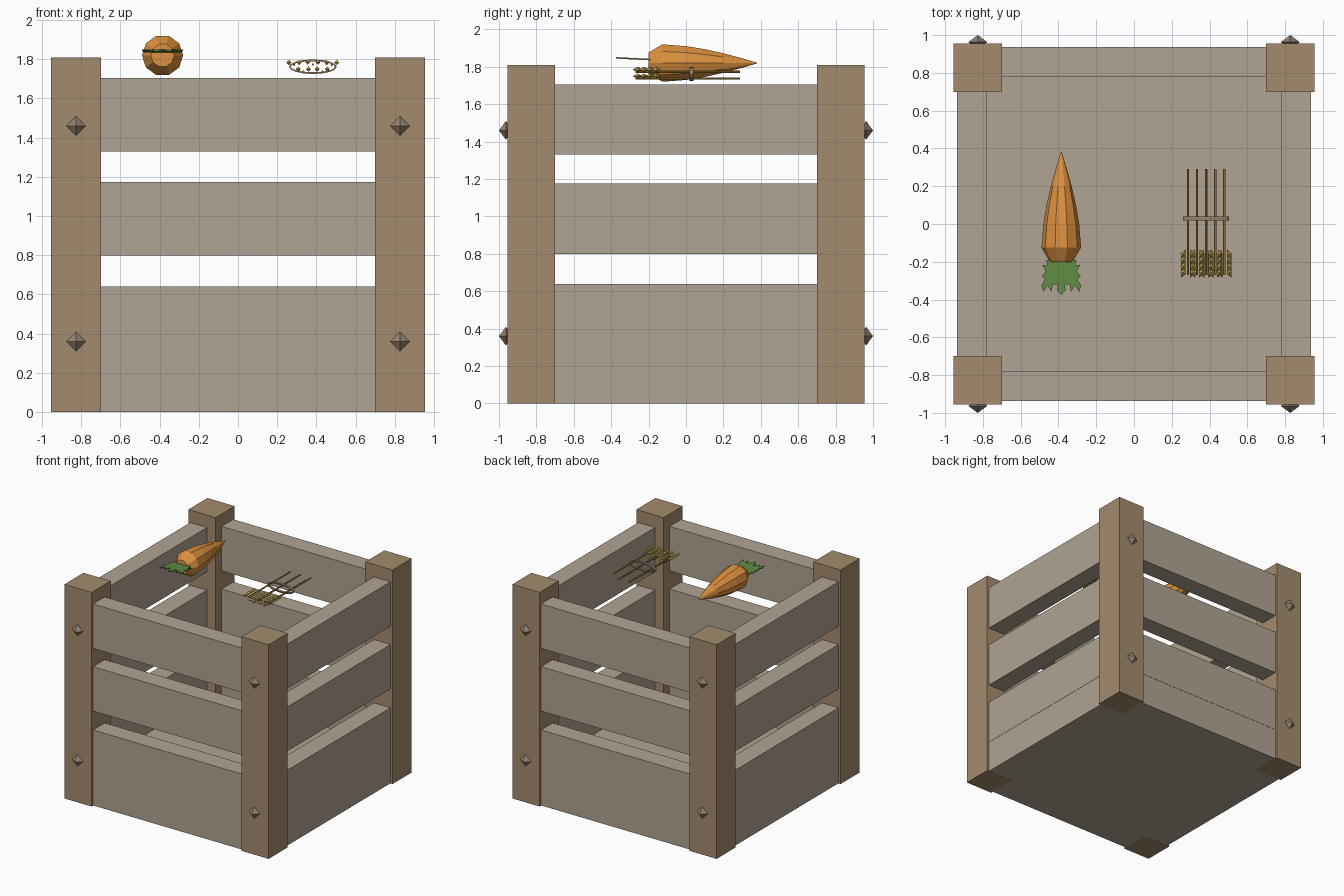
import bpy, bmesh, math
from mathutils import Matrix, Vector

if "Cube" in bpy.data.objects:
    bpy.data.objects.remove(bpy.data.objects["Cube"])


def material(name, rgb):
    m = bpy.data.materials.new(name)
    lin = [((c / 255 + 0.055) / 1.055) ** 2.4 for c in rgb]
    m.diffuse_color = (*lin, 1)
    m.use_nodes = True
    m.node_tree.nodes["Principled BSDF"].inputs["Base Color"].default_value = m.diffuse_color
    return m


SLAT = material("grey wood", (176, 164, 147))
POST = material("brown wood", (164, 139, 109))
STUD = material("stud brown", (150, 130, 113))
ORANGE = material("carrot orange", (222, 145, 62))
GREEN = material("leaf green", (94, 138, 66))
STRAW = material("straw gold", (178, 140, 58))
GRAIN = material("grain yellow", (204, 172, 80))
TIE = material("tie brown", (150, 128, 105))


def finish(name, bm, mat):
    bmesh.ops.recalc_face_normals(bm, faces=bm.faces)
    me = bpy.data.meshes.new(name)
    bm.to_mesh(me)
    bm.free()
    me.materials.append(mat)
    ob = bpy.data.objects.new(name, me)
    bpy.context.collection.objects.link(ob)
    return ob


def box(name, lo, hi, mat):
    bm = bmesh.new()
    lo, hi = Vector(lo), Vector(hi)
    size = hi - lo
    bmesh.ops.create_cube(bm, size=1, matrix=Matrix.Translation((lo + hi) / 2) @ Matrix.Diagonal((*size, 1)))
    return finish(name, bm, mat)


def octa(bm, centre, half, rot=0.0):
    # stretched octahedron
    m = Matrix.Translation(centre) @ Matrix.Rotation(rot, 4, 'Z') @ Matrix.Diagonal((*half, 1))
    for s in (1, -1):
        tmp = [m @ Vector(p) for p in ((1, 0, 0), (0, 1, 0), (-1, 0, 0), (0, -1, 0), (0, 0, s))]
        vs = [bm.verts.new(p) for p in tmp]
        for i in range(4):
            bm.faces.new((vs[i], vs[(i + 1) % 4], vs[4]))
    bmesh.ops.remove_doubles(bm, verts=bm.verts, dist=1e-5)


def lathe_y(name, rings, cx, cz, n, mat):
    # rings of (y, radius) around an axis along y
    bm = bmesh.new()
    loops = []
    for y, r in rings:
        loops.append([bm.verts.new((cx + r * math.sin(2 * math.pi * (i + .5) / n), y,
                                    cz + r * math.cos(2 * math.pi * (i + .5) / n))) for i in range(n)])
    for a, b in zip(loops, loops[1:]):
        for i in range(n):
            j = (i + 1) % n
            bm.faces.new((a[i], a[j], b[j], b[i]))
    bm.faces.new(loops[0])
    bm.faces.new(loops[-1])
    return finish(name, bm, mat)


# crate floor
box("floor", (-.935, -.935, .001), (.935, .935, .27), SLAT)

# corner posts with studs on the front and back
for sx in (-1, 1):
    for sy in (-1, 1):
        c = Vector((sx * .8275, sy * .8275, .905))
        h = Vector((.1275, .1275, .905))
        box("corner_post", c - h, c + h, POST)
        for z in (.36, 1.46):
            bm = bmesh.new()
            octa(bm, (sx * .827, sy * .963, z), (.05, .037, .05))
            finish("stud", bm, STUD)

# slats on four sides
for z0, z1 in ((.27, .64), (.80, 1.175), (1.33, 1.705)):
    for s in (-1, 1):
        a, b = sorted((s * .78, s * .937))
        box("cross_slat", (-.72, a, z0), (.72, b, z1), SLAT)
        box("side_slat", (a, -.72, z0), (b, .72, z1), SLAT)

# carrot root
lathe_y("carrot", ((-.2, .06), (-.125, .105), (0, .095), (.1, .078), (.2, .055), (.3, .027), (.38, .002)),
        -.385, 1.82, 10, ORANGE)

# jagged carrot leaf plate, mirrored from half an outline
half = [(.08, -.19), (.074, -.22), (.1, -.215), (.083, -.25), (.102, -.275), (.086, -.295), (.105, -.325),
        (.095, -.36), (.072, -.325), (.052, -.36), (.045, -.322), (.02, -.318), (.022, -.355)]
outline = half + [(0, -.375)] + [(-x, y) for x, y in reversed(half)]
bm = bmesh.new()
face = bm.faces.new([bm.verts.new((-.385 + x, y, 1.835)) for x, y in outline])
ext = bmesh.ops.extrude_face_region(bm, geom=[face])
for v in ext["geom"]:
    if isinstance(v, bmesh.types.BMVert):
        v.co.z += .008
bmesh.ops.triangulate(bm, faces=bm.faces)
for v in bm.verts:
    v.co.z += -.05 * (v.co.y + .2)
finish("carrot_leaves", bm, GREEN)

# wheat stalks and ears
for k, z in zip(range(-2, 3), (1.772, 1.738, 1.774, 1.738, 1.772)):
    x = .382 + k * .048
    lathe_y("wheat_stalk", ((-.27, .006), (.29, .006)), x, z, 6, STRAW)
    bm = bmesh.new()
    for row in range(4):
        for s in (-1, 1):
            octa(bm, (x + s * .026, -.16 - row * .033, z + .012), (.014, .028, .014), s * .45)
    finish("wheat_ear", bm, GRAIN)

# oval tie around the stalks
bm = bmesh.new()
n = 16
rings = []
for i in range(n):
    a = 2 * math.pi * i / n
    rings.append([bm.verts.new((.382 + (.113 + d) * math.cos(a), .03 + y, 1.762 + (.028 + d) * math.sin(a)))
                  for d, y in ((0, -.011), (.009, -.011), (.009, .011), (0, .011))])
for i in range(n):
    p, q = rings[i], rings[(i + 1) % n]
    for j in range(4):
        bm.faces.new((p[j], p[(j + 1) % 4], q[(j + 1) % 4], q[j]))
finish("wheat_tie", bm, TIE)
